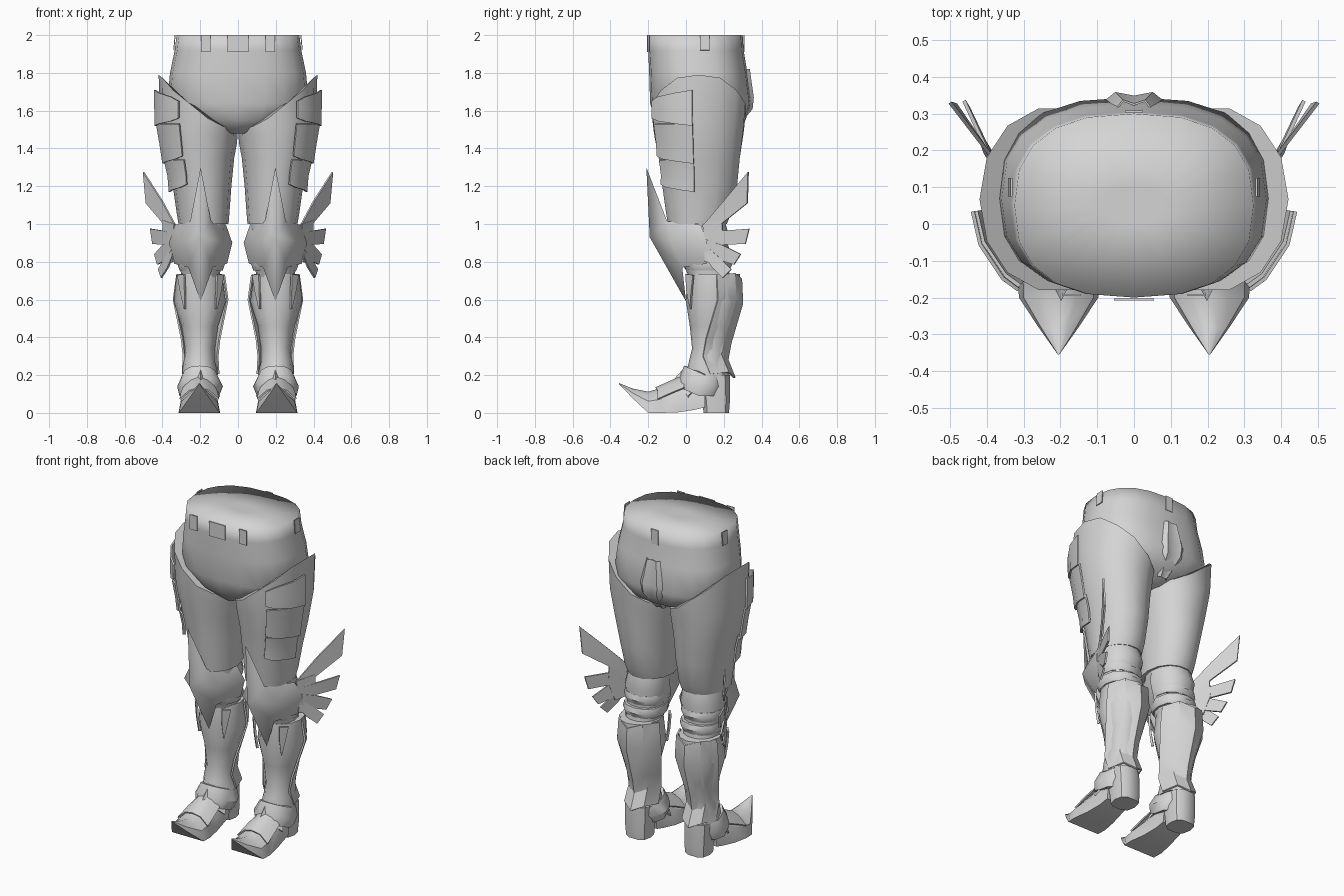
import bpy, bmesh, math

if "Cube" in bpy.data.objects:
    bpy.data.objects.remove(bpy.data.objects["Cube"])

mat = bpy.data.materials.new("pale grey")
mat.diffuse_color = (0.66, 0.66, 0.66, 1)
mat.use_nodes = True
mat.node_tree.nodes["Principled BSDF"].inputs["Base Color"].default_value = mat.diffuse_color


def finish(name, verts, faces, mirror=True, thick=0, angle=40):
    """Make an object; sheets get thickness, paired parts get mirrored."""
    me = bpy.data.meshes.new(name)
    me.from_pydata([tuple(v) for v in verts], [], faces)
    bm = bmesh.new()
    bm.from_mesh(me)
    bmesh.ops.remove_doubles(bm, verts=bm.verts, dist=0.0005)
    bmesh.ops.recalc_face_normals(bm, faces=bm.faces)
    bm.to_mesh(me)
    bm.free()
    me.materials.append(mat)
    ob = bpy.data.objects.new(name, me)
    bpy.context.collection.objects.link(ob)
    bpy.ops.object.select_all(action='DESELECT')
    ob.select_set(True)
    bpy.context.view_layer.objects.active = ob
    if thick:
        m = ob.modifiers.new("thickness", 'SOLIDIFY')
        m.thickness, m.offset = thick, 0
        bpy.ops.object.modifier_apply(modifier=m.name)
    bpy.ops.object.shade_smooth_by_angle(angle=math.radians(angle))
    if mirror:
        ob.modifiers.new("pair", 'MIRROR')
    return ob


def loft(name, rings, caps=(True, True), **kw):
    """Skin a list of closed rings with the same point count."""
    n = len(rings[0])
    verts = [p for r in rings for p in r]
    faces = [(i * n + j, i * n + (j + 1) % n, (i + 1) * n + (j + 1) % n, (i + 1) * n + j)
             for i in range(len(rings) - 1) for j in range(n)]
    if caps[0]:
        faces.append(tuple(range(n)))
    if caps[1]:
        faces.append(tuple(range(len(verts) - n, len(verts))))
    return finish(name, verts, faces, **kw)


def point(a, z, x0, x1, y0, y1, e):
    """Point on a superellipse given by its extents."""
    c, s = [math.copysign(abs(v) ** (2 / e), v) for v in (math.cos(a), math.sin(a))]
    return ((x0 + x1) / 2 + c * (x1 - x0) / 2, (y0 + y1) / 2 + s * (y1 - y0) / 2, z), c, s


def tube(name, rows, n=14, e=2.2, caps=(True, True), **kw):
    """Loft of superellipse rows; an optional sixth item shifts the height."""
    rings = []
    for r in rows:
        ring = []
        for k in range(n):
            p, c, s = point(2 * math.pi * k / n, *r[:5], e)
            ring.append((p[0], p[1], p[2] + (r[5](c, s) if len(r) > 5 else 0)))
        rings.append(ring)
    return loft(name, rings, caps, **kw)


def strip(name, rows, **kw):
    """Sheet from equally long rows of points."""
    n = len(rows[0])
    faces = [(i * n + j, i * n + j + 1, (i + 1) * n + j + 1, (i + 1) * n + j)
             for i in range(len(rows) - 1) for j in range(n - 1)]
    return finish(name, [p for r in rows for p in r], faces, **kw)


# Hips with a flat closed waist, shaded softly over the rim
tube("hips", [(2, -.08, .08, 0, .1), (2, -.325, .325, -.2, .3), (1.92, -.335, .335, -.2, .305),
              (1.8, -.36, .36, -.195, .325), (1.64, -.375, .375, -.19, .345),
              (1.55, -.27, .27, -.165, .315), (1.48, -.05, .05, -.1, .2)],
     n=20, e=2.5, mirror=False, angle=180)


# Waist buckle and belt loops
def plate(name, x, y, w, z0, z1, **kw):
    strip(name, [[(x - w, y, z1), (x + w, y, z1)], [(x - w, y, z0), (x + w, y, z0)]], thick=.005, **kw)


plate("buckle", 0, -.205, .055, 1.91, 2, mirror=False)
plate("front_belt_loop", .17, -.193, .025, 1.91, 2)
plate("back_belt_loop", 0, .306, .025, 1.91, 2, mirror=False)
strip("side_belt_loop", [[(.333, .075, 2), (.333, .125, 2)], [(.34, .075, 1.92), (.34, .125, 1.92)]],
      thick=.005)
# Seat seam panel with a shallow middle groove
strip("seat_panel", [[(-1.5 * x, y - .02, z), (-x, y, z), (0, y - .01, z), (x, y, z), (1.5 * x, y - .02, z)]
                     for x, y, z in ((.03, .335, 1.82), (.05, .356, 1.67), (.045, .35, 1.61), (.02, .26, 1.5))],
      mirror=False, thick=.006)

# Thighs: top edge climbs toward the outer hip
thigh = [(1.6, .0, .42, -.185, .32), (1.49, .005, .415, -.175, .31), (1.35, .02, .38, -.15, .29),
         (1.2, .035, .345, -.13, .275), (1.06, .045, .325, -.11, .245), (1.0, .05, .315, -.1, .22)]
rises = [lambda c, s: .17 * max(c, -.5) + (.02 if abs(s) < .6 and c > 0 else 0), lambda c, s: .06 * c]
tube("thigh", [r + (rises[i],) if i < 2 else r for i, r in enumerate(thigh)], n=14, e=2.1, angle=45)


def thigh_point(z, a, off):
    """Point on the thigh surface, pushed out by off."""
    for r0, r1 in zip(thigh, thigh[1:]):
        if z >= r1[0] or r1 is thigh[-1]:
            t = max(0, (r0[0] - z) / (r0[0] - r1[0]))
            x0, x1, y0, y1 = [p + (q - p) * t for p, q in zip(r0[1:], r1[1:])]
            return point(a, z, x0 - off, x1 + off, y0 - off, y1 + off, 2.1)[0]


# Layered outer thigh plates, each lower edge standing proud
step = 2 * math.pi / 14
for i, (z1, z0, o1, o0) in enumerate([(1.71, 1.52, .02, .022), (1.53, 1.32, .014, .024), (1.34, 1.17, .012, .022)]):
    rows = []
    for z, o, dz in ((z1, o1, -.06 if i == 0 else 0), ((z1 + z0) / 2, o1, 0), (z0, o0, .04)):
        rows.append([thigh_point(z + d * dz, -k * step, o)
                     for k, d in ((2.5, 1), (2, .6), (1, .25), (.25, 0))])
    strip("thigh_plate_%d" % (i + 1), rows, thick=.01, angle=35)

# Knee joint and bands behind the guard
tube("knee", [(1.04, .07, .30, -.06, .2), (.93, .06, .32, -.07, .235), (.85, .08, .31, -.04, .21),
              (.7, .1, .3, .02, .24)])
for nm, z, y in (("upper_knee_band", .86, .232), ("lower_knee_band", .785, .245)):
    tube(nm, [(z + .03, .075, .315, -.02, y - .01), (z, .07, .32, -.02, y), (z - .03, .08, .31, 0, y - .015)],
         n=12)

# Knee guard: ridged spike front with wrapping sides
K = .198
kv = [(K, -.21, 1.30), (K, -.192, .93), (K, 0, .59)]
for s in (-1, 1):
    kv += [(K + s * a, b, c) for a, b, c in ((.055, -.1, 1.015), (.065, -.02, .77), (.135, .08, .995),
                                            (.168, .11, .9), (.14, .11, .79), (.115, -.08, .91))]
kf = []
for o in (3, 9):
    kf += [(0, 1, o), (1, o + 5, o), (1, 2, o + 1), (1, o + 1, o + 5), (o, o + 5, o + 2),
           (o + 5, o + 3, o + 2), (o + 5, o + 4, o + 3), (o + 5, o + 1, o + 4)]
finish("knee_guard", kv, kf, angle=180)

# Wing feathers fanning back from the knee, on a joining base
feathers = [
    [(.33, .09, .99), (.40, .2, 1.12), (.5, .33, 1.275), (.485, .325, 1.11), (.40, .2, 1.01), (.345, .11, .92)],
    [(.34, .1, .95), (.40, .2, .965), (.462, .335, .975), (.45, .315, .895), (.395, .2, .89), (.35, .11, .88)],
    [(.345, .1, .92), (.40, .2, .885), (.44, .29, .84), (.425, .255, .785), (.38, .18, .81), (.35, .1, .86)],
    [(.345, .1, .89), (.385, .18, .82), (.42, .24, .76), (.405, .195, .715), (.37, .14, .77), (.345, .1, .83)]]
for i, f in enumerate(feathers):
    finish("wing_feather_%d" % (i + 1), f, [(0, 1, 4, 5), (1, 2, 3, 4)], thick=.01, angle=20)
strip("wing_base", [[(.335, .09, 1.0), (.395, .19, 1.02)], [(.345, .1, .9), (.395, .2, .9)],
                    [(.342, .1, .8), (.372, .165, .79)]], thick=.01)

# Greave: shin with flared calf and narrow ankle
tube("greave", [(.735, .085, .325, .005, .285), (.59, .065, .34, .0, .29), (.46, .105, .30, .02, .255),
                (.34, .122, .283, .032, .222), (.27, .122, .29, .015, .213), (.2, .105, .295, .0, .23)],
     n=12, e=2, angle=35)
# Calf plate on the rear, with pointed middle edge
strip("calf_plate", [[(K - a, y - .13, z + .02), (K - b, y - .035, z + .03), (K, y, z),
                      (K + b, y - .035, z + .03), (K + a, y - .13, z + .02)] for a, b, y, z in
                     ((.125, .08, .292, .71), (.143, .085, .298, .58), (.1, .062, .236, .37),
                      (.09, .06, .22, .28), (.095, .065, .258, .185))],
      thick=.01, angle=30)
# Side blades on the shin
for nm, s in (("inner_shin_blade", -1), ("outer_shin_blade", 1)):
    strip(nm, [[(K + s * .12, .04, .73), (K + s * .085, .0, .735)], [(K + s * .105, .03, .64), (K + s * .082, .006, .64)],
               [(K + s * .085, .025, .55), (K + s * .08, .025, .55)]], thick=.012)


# Ankle cuff with a peaked front
def peak(c, s):
    return .05 * max(-s, 0)


tube("ankle_cuff", [(.2, .11, .295, -.01, .21, peak), (.14, .08, .322, -.035, .2, peak),
                    (.09, .1, .31, -.045, .18, peak)], n=12)
strip("instep_chevron", [[(K - w, y + .07, z - .09), (K, y, z), (K + w, y + .07, z - .09)] for w, y, z in
                         ((.075, -.015, .225), (.1, -.06, .175))], thick=.01)


# Pointed shoe with upturned toe
def foot(y, w, z0, z1, m=.55):
    x = .205
    h = z1 - z0
    return [(x - w, y, z0), (x + w, y, z0), (x + w * .88, y, z0 + m * h), (x + w * .45, y, z0 + .88 * h),
            (x, y, z1), (x - w * .45, y, z0 + .88 * h), (x - w * .88, y, z0 + m * h)]


loft("shoe", [foot(-.355, .002, .152, .158), foot(-.28, .055, .075, .128), foot(-.2, .108, .0, .112),
              foot(-.14, .11, .0, .13), foot(-.05, .095, .002, .17), foot(.04, .08, .015, .2),
              foot(.10, .075, .03, .2)], angle=35)
strip("toe_plate", [[(.205 - w, y, z - .06), (.205 - w * .5, y, z - .015), (.205, y - .01, z),
                     (.205 + w * .5, y, z - .015), (.205 + w, y, z - .06)] for w, y, z in
                    ((.102, -.15, .132), (.093, -.06, .172), (.085, -.01, .192))], thick=.008)
tube("heel", [(0, .13, .275, .09, .23), (.06, .125, .28, .085, .235), (.2, .125, .285, .06, .235)], n=10, e=2.8)
